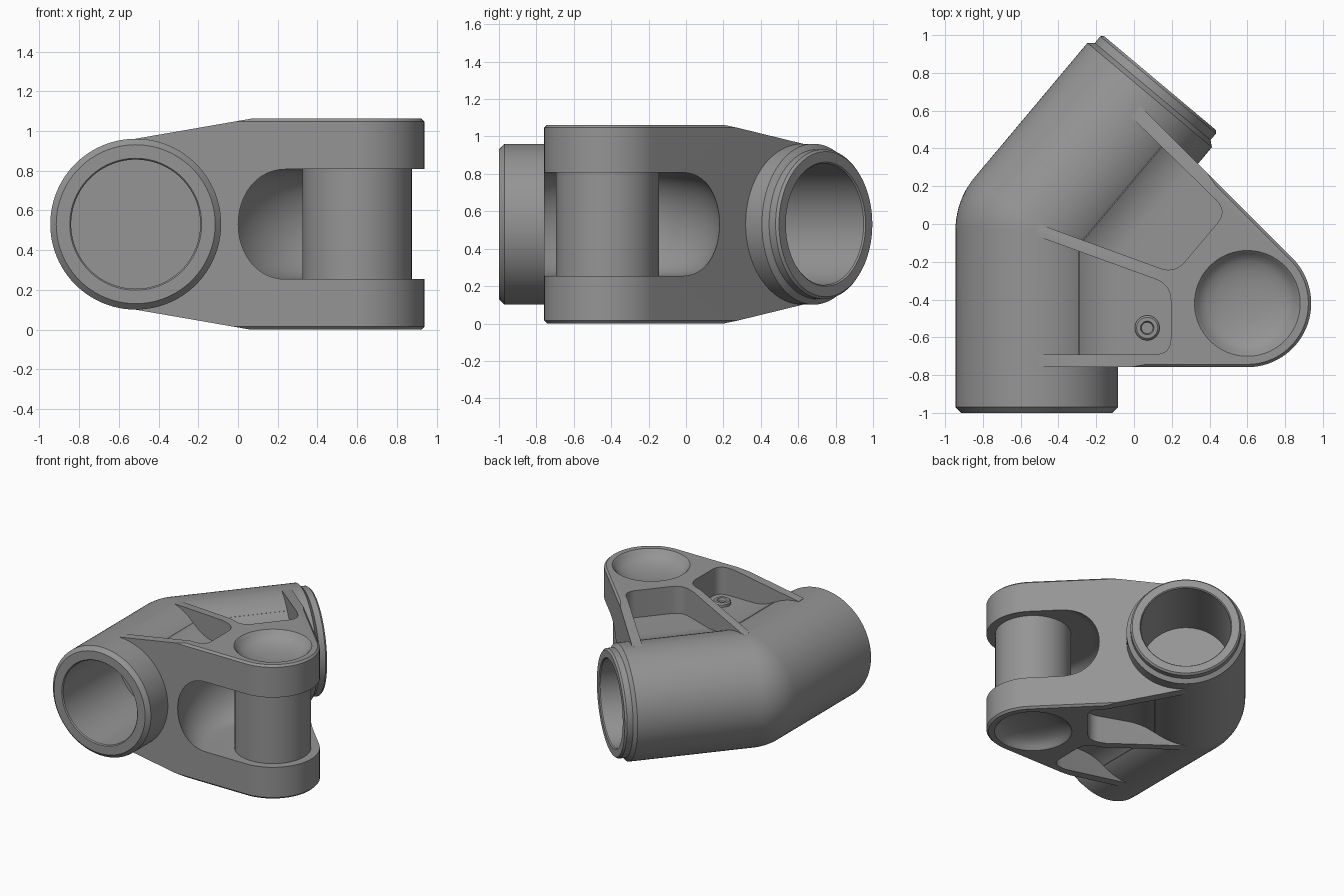
import bpy, bmesh
from math import sin, cos, radians, pi
from mathutils import Vector

if "Cube" in bpy.data.objects:
    bpy.data.objects.remove(bpy.data.objects["Cube"])

H = 0.531                        # half of the total height
E = Vector((-0.515, -0.03, 0))   # elbow centre
PIVOT = Vector((0.6, -0.42, 0))
UP = Vector((0, 0, 1))
A = radians(50)
# each tube frame: (axis direction, direction towards the clevis side)
T1 = (Vector((0, -1, 0)), Vector((1, 0, 0)))
T2 = (Vector((cos(A), sin(A), 0)), Vector((sin(A), -cos(A), 0)))
MITRE = 0.36397                  # tan(20), half the bend angle


def frame(t, s, d, z=0):
    return E + t[0] * s + t[1] * d + UP * z


def finish(name, bm):
    bmesh.ops.remove_doubles(bm, verts=bm.verts[:], dist=1e-5)
    bmesh.ops.recalc_face_normals(bm, faces=bm.faces[:])
    me = bpy.data.meshes.new(name)
    bm.to_mesh(me)
    bm.free()
    ob = bpy.data.objects.new(name, me)
    bpy.context.collection.objects.link(ob)
    return ob


def loft(name, loops):
    bm = bmesh.new()
    rows = [[bm.verts.new(p) for p in loop] for loop in loops]
    n = len(rows[0])
    for a, b in zip(rows, rows[1:]):
        for i in range(n):
            j = (i + 1) % n
            bm.faces.new((a[i], a[j], b[j], b[i]))
    bm.faces.new(rows[0][::-1])
    bm.faces.new(rows[-1])
    return finish(name, bm)


def lathe(name, profile, origin, axis, steps=96):
    """Turn an (r, z) profile whose first and last points lie on the axis."""
    q = axis.to_track_quat('Z', 'Y')
    bm = bmesh.new()
    ring = [(cos(2 * pi * i / steps), sin(2 * pi * i / steps)) for i in range(steps)]
    rows = [[bm.verts.new(origin + q @ Vector((r * x, r * y, z))) for x, y in ring]
            for r, z in profile[1:-1]]
    for a, b in zip(rows, rows[1:]):
        for i in range(steps):
            j = (i + 1) % steps
            bm.faces.new((a[i], a[j], b[j], b[i]))
    bm.faces.new(rows[0][::-1])
    bm.faces.new(rows[-1])
    return finish(name, bm)


def combine(target, other, op):
    m = target.modifiers.new("combine", 'BOOLEAN')
    m.operation, m.object, m.solver = op, other, 'EXACT'
    bpy.context.view_layer.objects.active = target
    bpy.ops.object.modifier_apply(modifier=m.name)
    bpy.data.objects.remove(other)


def mitred(name, section):
    """Sweep a (distance, height) section along both tubes, mitred at the elbow."""
    return loft(name, [[frame(T1, 1.4, d, z) for d, z in section],
                       [frame(T1, MITRE * d, d, z) for d, z in section],
                       [frame(T2, 1.4, d, z) for d, z in section]])


def elbow_tube(name, r, end_1, end_2, steps=96):
    """Bent tube: ball-shaped outside, mitred inside; ends are (r, s) profiles."""
    ring = [(cos(2 * pi * i / steps), sin(2 * pi * i / steps)) for i in range(steps)]
    loops = [[frame(T1, s, q * x, q * y) for x, y in ring] for q, s in end_1[::-1]]
    for k in range(11):
        a = radians(-4 * k)
        n = Vector((cos(a), sin(a), 0))
        loops.append([frame(T1, MITRE * r * x, r * x, r * y) if x > 0
                      else E + n * r * x + UP * r * y for x, y in ring])
    loops += [[frame(T2, s, q * x, q * y) for x, y in ring] for q, s in end_2]
    return loft(name, loops)


def plan(inset, z):
    """Triangular outline rounded around the pivot."""
    r = 0.338 - inset
    pts = [Vector((-0.505, PIVOT.y - r, 0))]
    for i in range(37):
        a = radians(-90 + 135 * i / 36)
        pts.append(PIVOT + Vector((cos(a), sin(a), 0)) * r)
    pts += [pts[-1] + Vector((-0.806, 0.806, 0)), E.copy()]
    return [p + UP * z for p in pts]


def rounded(a, p, b, t=0.085, n=8):
    u, v = p + (a - p).normalized() * t, p + (b - p).normalized() * t
    return [u * (1 - k) ** 2 + p * 2 * k * (1 - k) + v * k * k
            for k in (i / n for i in range(n + 1))]


# Clevis plate: sloping roof shape trimmed to the outline
half = [(-0.1, 0.413), (0.58, H), (0.7, H + 0.02), (1.8, H + 0.02)]
body = mitred("clevis_elbow_bracket", half + [(d, -z) for d, z in half[::-1]])
outline = loft("outline", [plan(0.015, -H), plan(0, -H + 0.015),
                           plan(0, H - 0.015), plan(0.015, H)])
combine(body, outline, 'INTERSECT')

# Pockets that leave the three ribs standing
for t, s_near, s_far in ((T1, 0.66, 0.66), (T2, 0.79, 0.724)):
    c = [frame(t, -0.021, -0.15), frame(t, 0.292, 0.71),
         frame(t, s_far, 0.71), frame(t, s_near, -0.15)]
    ring = [c[0]] + rounded(c[0], c[1], c[2]) + rounded(c[1], c[2], c[3]) + [c[3]]
    combine(body, loft("pocket", [[p + UP * z for p in ring] for z in (-0.7, 0.7)]),
            'DIFFERENCE')

# Pocket floors, blended into the tubes with a fillet
half = [(0.06, 0.3), (0.15, 0.35)]
for i in range(11):
    a = radians(-121.6 + 31.6 * i / 10)
    half.append((0.415 + 0.36 * cos(a), 0.676 + 0.36 * sin(a)))
half.append((0.8, 0.316))
floor = mitred("pocket_floor", half + [(d, -z) for d, z in half[::-1]])
combine(floor, loft("inner_outline", [plan(0.03, -0.6), plan(0.03, 0.6)]), 'INTERSECT')
combine(body, floor, 'UNION')

# Clevis slot with a rounded inner end
slot = [(0, 0)]
for i in range(25):
    a = radians(-90 + 180 * i / 24)
    slot.append((0.447 + 0.2 * cos(a), 0.277 * sin(a)))
slot.append((0, 0))
combine(body, lathe("slot", slot, Vector((0.575, -0.46, 0)), UP), 'DIFFERENCE')

# Pivot pin and the dished recesses at both ends
combine(body, lathe("pin", [(0, 0), (0.275, -0.32), (0.275, 0.32), (0, 0)],
                    PIVOT, UP), 'UNION')
dish = [(0, 0), (0.03, H - 0.09), (0.1, H - 0.086), (0.17, H - 0.074),
        (0.22, H - 0.055), (0.255, H - 0.03), (0.265, H - 0.015), (0.282, H + 0.002),
        (0.282, H + 0.1), (0, 0)]
for axis in (UP, -UP):
    combine(body, lathe("dish", dish, PIVOT, axis), 'DIFFERENCE')

# Small drilled boss in the front pocket
boss = [(0, 0), (0.066, 0.3), (0.066, 0.335), (0.056, 0.345), (0.036, 0.345),
        (0.03, 0.322), (0, 0)]
combine(body, lathe("boss", boss, Vector((0.07, -0.55, 0)), UP, 32), 'UNION')

# Bent tube with a blind bore in each end
combine(body, elbow_tube("clearance", 0.38, [(0.38, 1.2)], [(0.38, 1.2)]), 'DIFFERENCE')
tube = elbow_tube("elbow_tube", 0.43, [(0.43, 0.94), (0.40, 0.97)],
                  [(0.43, 0.93), (0.40, 0.955), (0.40, 1.0), (0.388, 1.014)])
for t, e, depth in ((T1, 0.97, 0.7), (T2, 1.014, 0.58)):
    bore = [(0, 0), (0.325, e - depth), (0.325, e - 0.008), (0.332, e),
            (0.332, e + 0.1), (0, 0)]
    combine(tube, lathe("bore", bore, E, t[0]), 'DIFFERENCE')
combine(body, tube, 'UNION')

# Stand on the ground, colour and shade
body.location.z = H
grey = bpy.data.materials.new("dark_grey")
grey.diffuse_color = (0.3, 0.3, 0.3, 1)
grey.use_nodes = True
grey.node_tree.nodes["Principled BSDF"].inputs["Base Color"].default_value = grey.diffuse_color
body.data.materials.clear()
body.data.materials.append(grey)
bpy.ops.object.select_all(action='DESELECT')
body.select_set(True)
bpy.context.view_layer.objects.active = body
bpy.ops.object.shade_smooth_by_angle(angle=radians(28))
